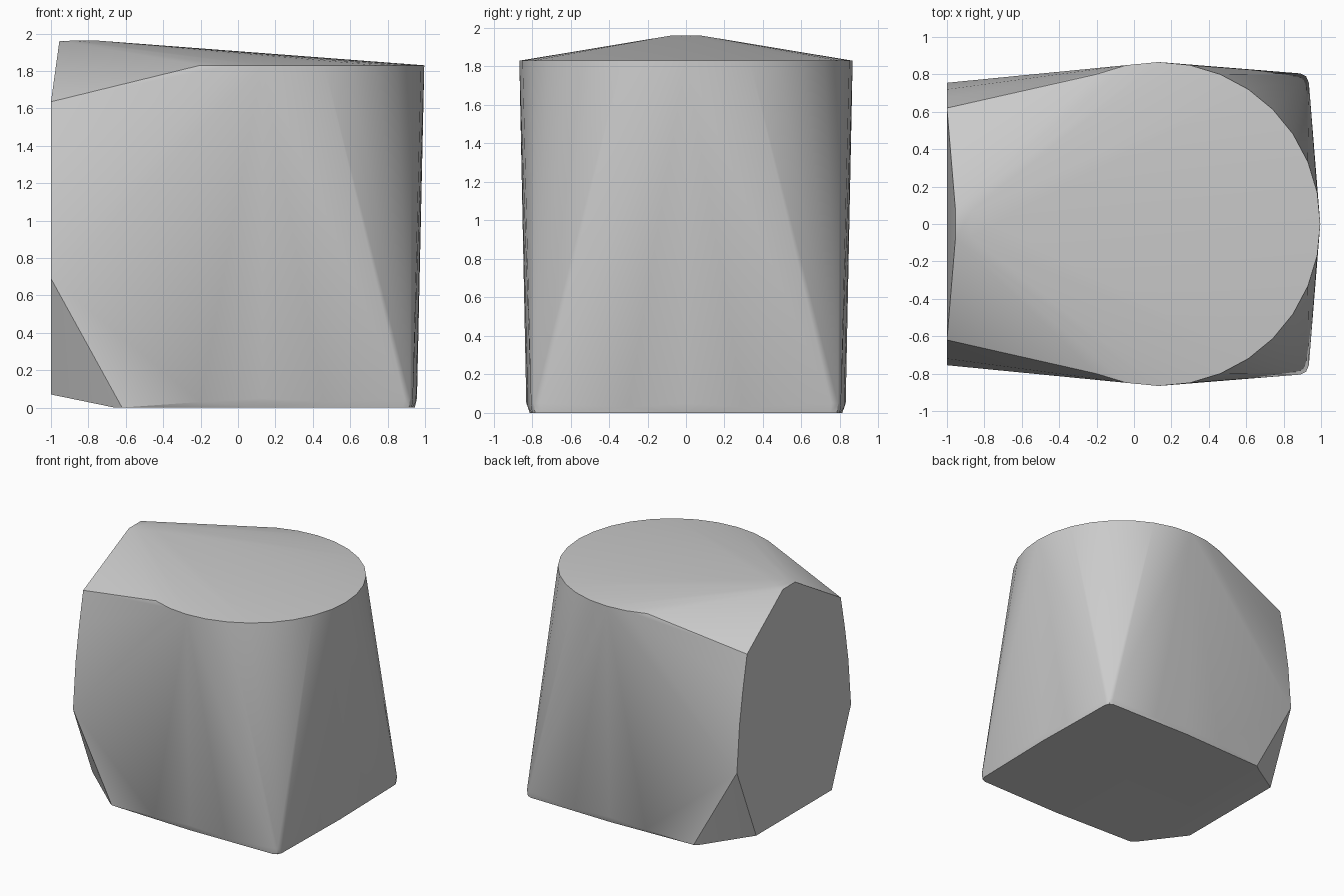
import bpy
import bmesh
from math import cos, sin, radians

cube = bpy.data.objects.get("Cube")
if cube:
    bpy.data.objects.remove(cube, do_unlink=True)

grey = bpy.data.materials.new("plain_grey")
grey.use_nodes = True
colour = (0.6, 0.6, 0.6, 1)
grey.diffuse_color = colour
grey.node_tree.nodes["Principled BSDF"].inputs["Base Color"].default_value = colour

# Exposed part of the round top rim
CX, RADIUS, RIM_Z = 0.13, 0.866, 1.83
points = []
for i in range(-10, 11):
    a = radians(i * 11.25)
    points.append((CX + RADIUS * cos(a), RADIUS * sin(a), RIM_Z))

# Mirrored half profiles
half = [
    # rounded peak
    (-0.955, 0.08, 1.96), (-0.87, 0.07, 1.962),
    # curved edge of the flat end
    (-1, 0.62, 1.635), (-1, 0.675, 1.36), (-1, 0.72, 1.08),
    (-1, 0.755, 0.69), (-1, 0.5, 0.07),
    # rounded base corners
    (-0.66, 0.755, 0), (-0.62, 0.785, 0),
    (0.88, 0.8, 0), (0.915, 0.785, 0), (0.93, 0.75, 0),
    (0.89, 0.805, 0.05), (0.92, 0.79, 0.05), (0.935, 0.755, 0.05),
    # slight bulge along the base sides
    (CX, 0.812, 0), (-0.2, 0.822, 0.03), (CX, 0.83, 0.05), (0.46, 0.822, 0.03),
    (0.952, 0.3, 0.03),
]
for x, y, z in half:
    points += [(x, y, z), (x, -y, z)]
points += [(-0.75, 0, 1.962), (0.945, 0, 0), (0.957, 0, 0.05)]

# Stretch one convex skin over the profiles
bm = bmesh.new()
for p in points:
    bm.verts.new(p)
hull = bmesh.ops.convex_hull(bm, input=bm.verts)
inside = {v for v in hull["geom_interior"] + hull["geom_unused"]
          if isinstance(v, bmesh.types.BMVert)}
bmesh.ops.delete(bm, geom=list(inside), context="VERTS")
bmesh.ops.dissolve_limit(bm, angle_limit=radians(0.5),
                         verts=bm.verts, edges=bm.edges)
bmesh.ops.recalc_face_normals(bm, faces=bm.faces)

mesh = bpy.data.meshes.new("convex_body")
bm.to_mesh(mesh)
bm.free()
mesh.materials.append(grey)
body = bpy.data.objects.new("convex_body", mesh)
bpy.context.collection.objects.link(body)

bpy.ops.object.select_all(action="DESELECT")
body.select_set(True)
bpy.context.view_layer.objects.active = body
bpy.ops.object.shade_smooth_by_angle(angle=radians(30))
